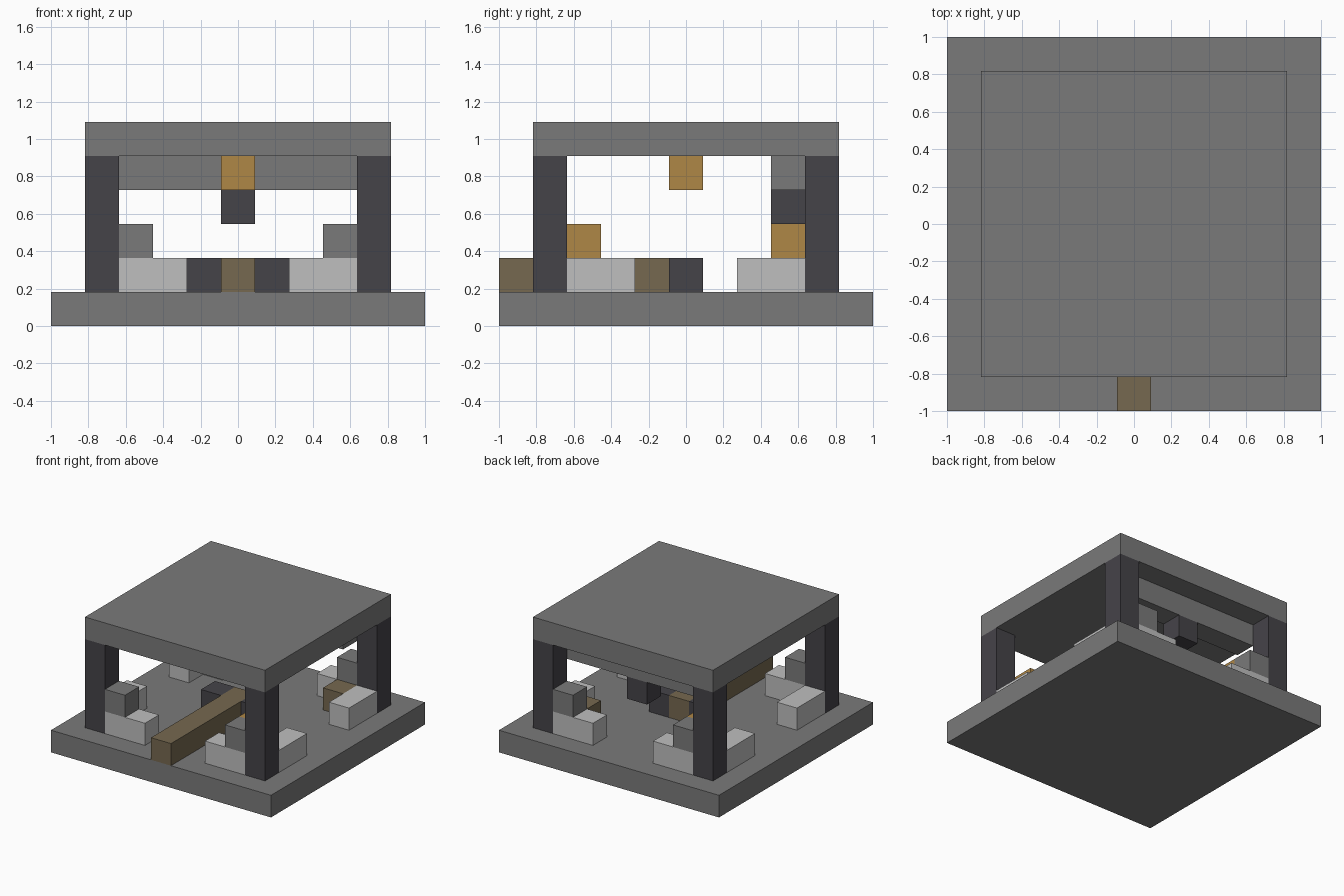
import bpy
from mathutils import Vector

U = 2 / 11  # one block

default = bpy.data.objects.get("Cube")
if default:
    bpy.data.objects.remove(default, do_unlink=True)


def material(name, rgb):
    m = bpy.data.materials.new(name)
    m.use_nodes = True
    m.diffuse_color = (*rgb, 1)
    m.node_tree.nodes["Principled BSDF"].inputs["Base Color"].default_value = (*rgb, 1)
    return m


stone = material("mid grey stone", (0.195, 0.195, 0.195))
pale = material("pale grey stone", (0.52, 0.52, 0.52))
dark = material("dark slate", (0.06, 0.057, 0.066))
amber = material("amber lamp", (0.43, 0.245, 0.062))
wood = material("brown wood", (0.18, 0.14, 0.08))


def block(name, mat, first, last=None):
    """Box filling the block cells from first to last, inclusive."""
    a, b = Vector(first), Vector(last or first)
    size = (b - a + Vector((1, 1, 1))) * U
    centre = (a + b) / 2 * U + Vector((0, 0, U / 2))
    bpy.ops.mesh.primitive_cube_add(size=1, location=centre)
    ob = bpy.context.object
    ob.name = name
    ob.scale = size
    bpy.ops.object.transform_apply(location=False, rotation=False, scale=True)
    ob.data.materials.append(mat)
    return ob


# Floor and roof slabs
block("floor_slab", stone, (-5, -5, 0), (5, 5, 0))
block("roof_slab", stone, (-4, -4, 5), (4, 4, 5))

# Corner pillars, each with low walls and a raised cap block
for sx, side in ((-1, "right"), (1, "left")):
    for sy, end in ((-1, "front"), (1, "back")):
        tag = f"{end}_{side}"
        x0, x1 = sorted((2 * sx, 3 * sx))
        y0, y1 = sorted((2 * sy, 3 * sy))
        block(f"pillar_{tag}", dark, (4 * sx, 4 * sy, 1), (4 * sx, 4 * sy, 4))
        block(f"low_wall_{tag}", pale, (x0, 4 * sy, 1), (x1, 4 * sy, 1))
        block(f"side_wall_{tag}", pale, (4 * sx, y0, 1), (4 * sx, y1, 1))
        block(f"wall_cap_{tag}", stone, (3 * sx, 4 * sy, 2))

# Raised wooden path with dark blocks at its inner end
block("wooden_path", wood, (0, -5, 1), (0, 0, 1))
for s, side in ((-1, "right"), (1, "left")):
    block(f"path_end_block_{side}", dark, (s, 0, 1))

# Rear roof beam with hanging block
block("rear_beam", stone, (-3, 3, 4), (3, 3, 4))
block("hanging_block", dark, (0, 3, 3))

# Ceiling lamp, two standing lamps on plinths, and a crate
block("ceiling_lamp", amber, (0, 0, 4))
for s, tag in ((1, "front_left"), (-1, "back_right")):
    block(f"lamp_plinth_{tag}", pale, (3 * s, -3 * s, 1))
    block(f"lamp_{tag}", amber, (3 * s, -3 * s, 2))
block("crate", wood, (3, 3, 1))
